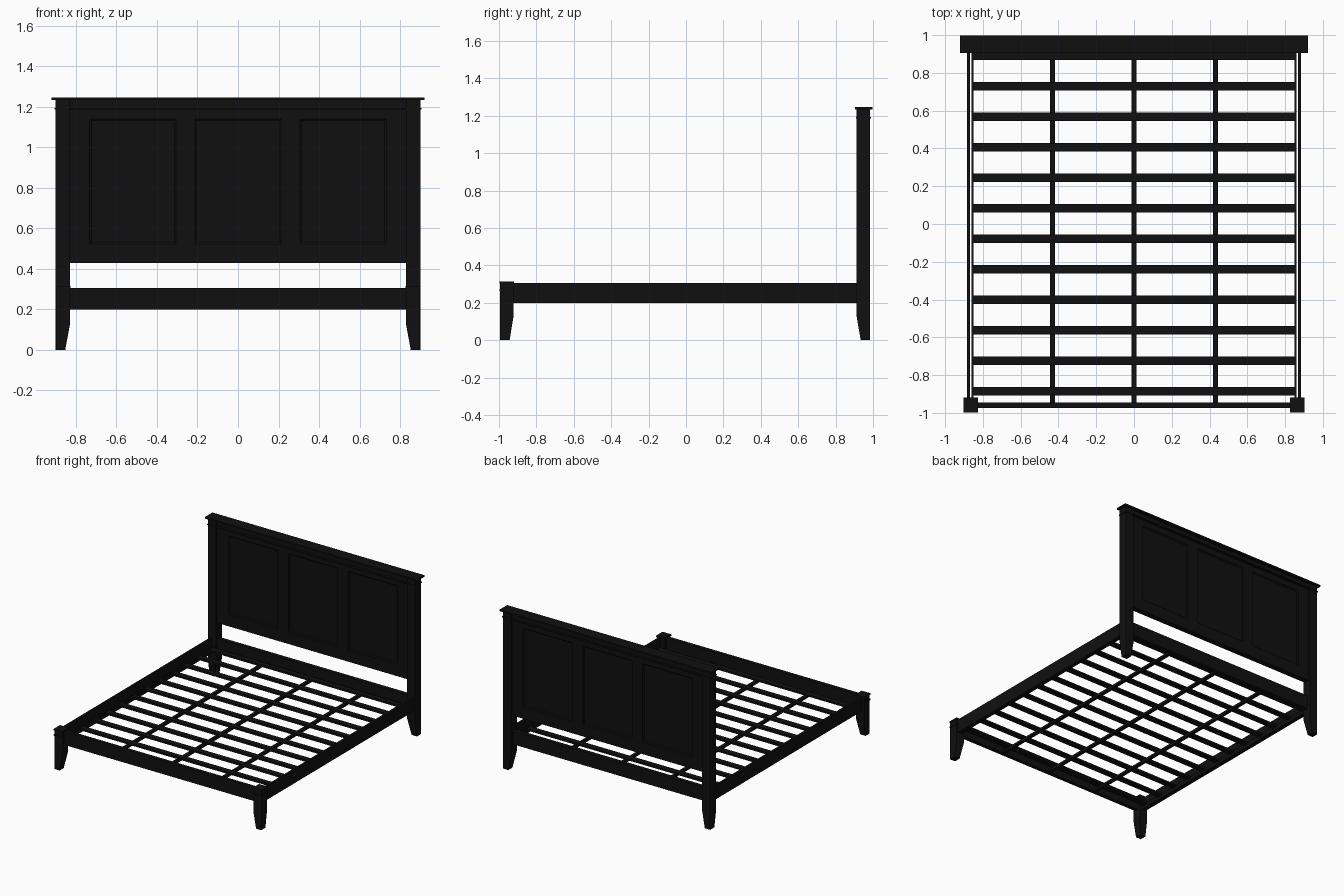
import bpy, bmesh

if "Cube" in bpy.data.objects:
    bpy.data.objects.remove(bpy.data.objects["Cube"])

mat = bpy.data.materials.new("black_paint")
mat.diffuse_color = (0.005, 0.005, 0.005, 1)
mat.use_nodes = True
mat.node_tree.nodes["Principled BSDF"].inputs["Base Color"].default_value = mat.diffuse_color


def finish(name, bm, mirror=False):
    bmesh.ops.recalc_face_normals(bm, faces=bm.faces)
    me = bpy.data.meshes.new(name)
    bm.to_mesh(me)
    bm.free()
    me.materials.append(mat)
    ob = bpy.data.objects.new(name, me)
    bpy.context.collection.objects.link(ob)
    if mirror:
        ob.modifiers.new("Mirror", 'MIRROR').use_mirror_merge = False
    return ob


def loft(name, sections, mirror=False):
    """Stack of rectangles (z, x0, x1, y0, y1) joined into one solid."""
    bm = bmesh.new()
    rings = [[bm.verts.new(p) for p in ((x0, y0, z), (x1, y0, z), (x1, y1, z), (x0, y1, z))]
             for z, x0, x1, y0, y1 in sections]
    for a, b in zip(rings, rings[1:]):
        for i in range(4):
            j = (i + 1) % 4
            bm.faces.new((a[i], a[j], b[j], b[i]))
    bm.faces.new(rings[0][::-1])
    bm.faces.new(rings[-1])
    return finish(name, bm, mirror)


def box(name, x0, x1, y0, y1, z0, z1, mirror=False):
    return loft(name, [(z0, x0, x1, y0, y1), (z1, x0, x1, y0, y1)], mirror)


def panel(name, x0, x1, y0, y1, z0, z1):
    """Recessed board with a sloped moulding edge on both faces."""
    bm = bmesh.new()
    bmesh.ops.create_cube(bm, size=1)
    for v in bm.verts:
        v.co = (x1 if v.co.x > 0 else x0, y1 if v.co.y > 0 else y0, z1 if v.co.z > 0 else z0)
    bm.normal_update()
    for f in [f for f in bm.faces if abs(f.normal.y) > 0.9]:
        bmesh.ops.inset_region(bm, faces=[f], thickness=0.012, depth=-0.006)
    return finish(name, bm)


# Headboard posts with feet tapering on the inner sides
loft("headboard_post", [(0, 0.853, 0.90, 0.934, 0.985), (0.13, 0.83, 0.90, 0.912, 0.985),
                        (1.235, 0.83, 0.90, 0.912, 0.985)], True)

# Footboard posts, their collars and caps
loft("front_post", [(0, 0.853, 0.898, -0.994, -0.943), (0.13, 0.829, 0.898, -0.994, -0.922),
                    (0.303, 0.829, 0.898, -0.994, -0.922)], True)
box("front_post_collar", 0.827, 0.902, -0.998, -0.92, 0.262, 0.272, True)
box("front_post_cap", 0.826, 0.902, -0.998, -0.919, 0.303, 0.315, True)

# Headboard frame: top rail, bottom rail, stiles
Y0, Y1 = 0.928, 0.972
box("headboard_top_rail", -0.83, 0.83, Y0, Y1, 1.14, 1.235)
box("headboard_bottom_rail", -0.83, 0.83, Y0, Y1, 0.43, 0.523)
box("headboard_outer_stile", 0.733, 0.83, Y0, Y1, 0.523, 1.14, True)
box("headboard_inner_stile", 0.212, 0.305, Y0, Y1, 0.523, 1.14, True)

# Three recessed panels
for i, x in enumerate((-0.519, 0, 0.519)):
    panel(f"headboard_panel_{i + 1}", x - 0.214, x + 0.214, Y0 + 0.004, Y1 - 0.004, 0.523, 1.14)

# Headboard cap and the thin bead beneath it
box("headboard_cap", -0.92, 0.92, 0.904, 0.998, 1.234, 1.246)
box("headboard_bead", -0.905, 0.905, 0.908, 0.989, 1.186, 1.194)

# Perimeter rails
box("side_rail", 0.867, 0.884, -0.93, 0.92, 0.20, 0.306, True)
box("foot_rail", -0.84, 0.84, -0.973, -0.945, 0.20, 0.306)
box("head_rail", -0.84, 0.84, 0.93, 0.962, 0.20, 0.306)

# Ledgers inside the side rails, and lengthwise supports
box("side_ledger", 0.850, 0.861, -0.93, 0.92, 0.20, 0.235, True)
for i, x in enumerate((-0.431, 0, 0.431)):
    box(f"lengthwise_support_{i + 1}", x - 0.0125, x + 0.0125, -0.95, 0.935, 0.203, 0.222)

# Slats
for i in range(12):
    y = 0.891 - i * 0.1614
    box(f"slat_{i + 1}", -0.857, 0.857, y - 0.0225, y + 0.0225, 0.222, 0.237)
